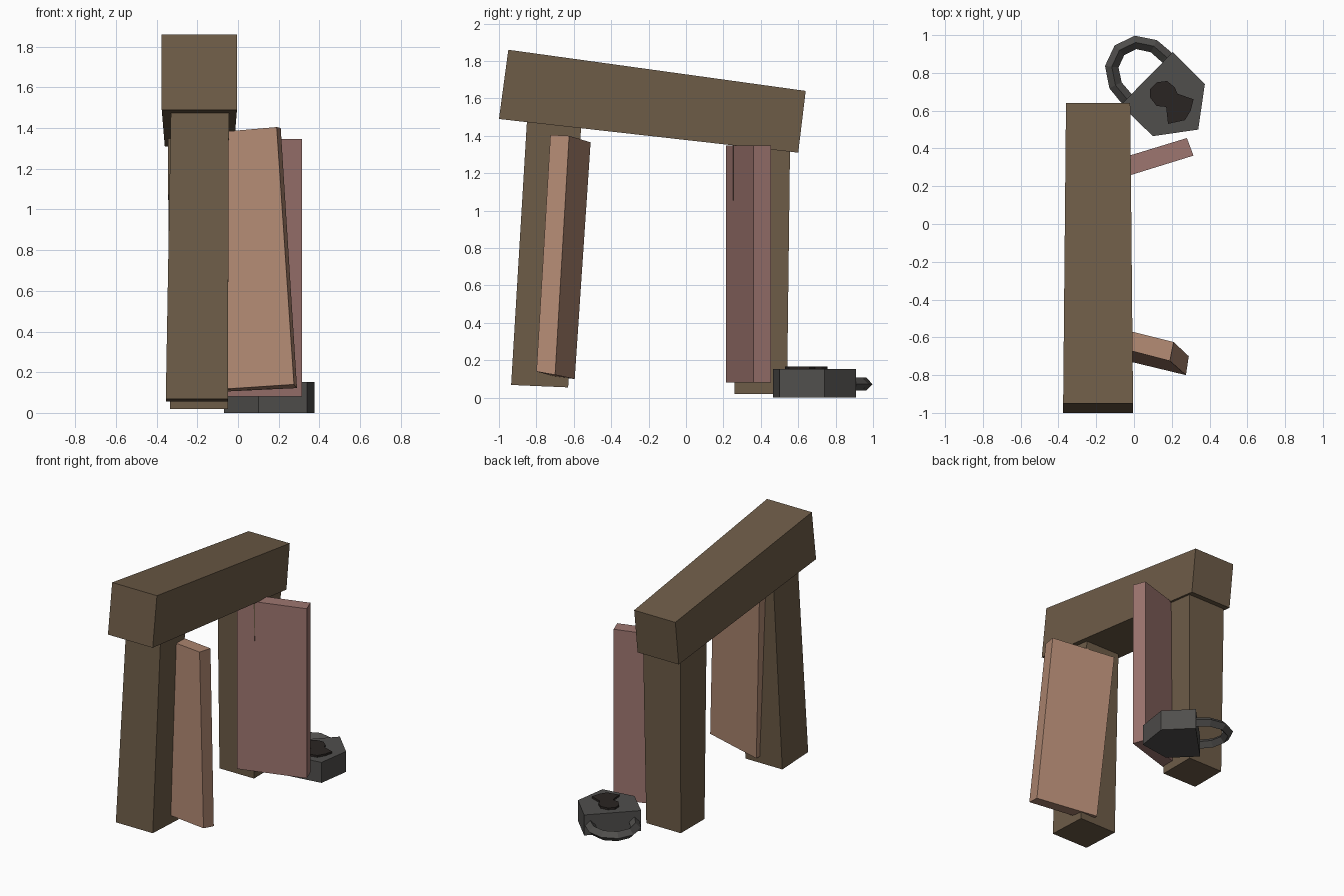
import bpy, bmesh

if "Cube" in bpy.data.objects:
    bpy.data.objects.remove(bpy.data.objects["Cube"])


def material(name, rgb):
    m = bpy.data.materials.new(name)
    m.diffuse_color = (*rgb, 1)
    m.use_nodes = True
    m.node_tree.nodes["Principled BSDF"].inputs["Base Color"].default_value = m.diffuse_color
    return m


WOOD = material("wood", (0.155, 0.107, 0.064))
ORANGE = material("orange_wood", (0.44, 0.25, 0.17))
PINK = material("pink_wood", (0.34, 0.18, 0.16))
METAL = material("dark_metal", (0.08, 0.077, 0.073))
BLACK = material("keyhole_black", (0.023, 0.018, 0.016))


def loft(name, low, high, mat):
    """Solid between two matching closed rings of points."""
    bm = bmesh.new()
    a = [bm.verts.new(p) for p in low]
    b = [bm.verts.new(p) for p in high]
    n = len(a)
    bm.faces.new(a[::-1])
    bm.faces.new(b)
    for i in range(n):
        j = (i + 1) % n
        bm.faces.new((a[i], a[j], b[j], b[i]))
    bmesh.ops.recalc_face_normals(bm, faces=bm.faces[:])
    me = bpy.data.meshes.new(name)
    bm.to_mesh(me)
    bm.free()
    me.materials.append(mat)
    ob = bpy.data.objects.new(name, me)
    bpy.context.collection.objects.link(ob)
    return ob


def prism(name, outline, z0, z1, mat):
    return loft(name, [(x, y, z0) for x, y in outline],
                [(x, y, z1) for x, y in outline], mat)


def beam_end(x0, x1, p, q):
    """Four-corner ring spanning x0..x1 between two (y, z) points."""
    return [(x0, *p), (x1, *p), (x1, *q), (x0, *q)]


# Tapered timber frame: lintel and two posts
loft("lintel", beam_end(-0.375, -0.005, (-1.0, 1.49), (-0.95, 1.86)),
     beam_end(-0.36, -0.02, (0.60, 1.31), (0.64, 1.64)), WOOD)
loft("front_post", beam_end(-0.355, -0.05, (-0.935, 0.068), (-0.63, 0.055)),
     beam_end(-0.33, -0.045, (-0.85, 1.485), (-0.56, 1.47)), WOOD)
loft("back_post", beam_end(-0.335, -0.05, (0.26, 0.02), (0.54, 0.02)),
     beam_end(-0.345, -0.035, (0.25, 1.36), (0.556, 1.325)), WOOD)

# Boards leaning through the posts
loft("front_board",
     [(0.275, -0.80, 0.14), (0.29, -0.70, 0.122), (-0.165, -0.595, 0.10), (-0.18, -0.69, 0.11)],
     [(0.19, -0.725, 1.405), (0.21, -0.625, 1.40), (-0.25, -0.51, 1.365), (-0.27, -0.605, 1.365)],
     ORANGE)
prism("back_board", [(0.28, 0.455), (0.315, 0.362), (-0.16, 0.215), (-0.195, 0.31)],
      0.08, 1.347, PINK)

# Padlock lying on the ground
prism("lock_body", [(0.205, 0.91), (0.375, 0.74), (0.34, 0.50), (0.10, 0.465), (-0.07, 0.63)],
      0.0, 0.153, METAL)
prism("lock_keyhole",
      [(0.12, 0.75), (0.175, 0.757), (0.215, 0.725), (0.23, 0.69), (0.315, 0.66), (0.30, 0.60),
       (0.27, 0.55), (0.18, 0.53), (0.17, 0.62), (0.12, 0.625), (0.085, 0.67), (0.085, 0.715)],
      0.13, 0.167, BLACK)

# Shackle: diamond-section bar along a mirrored path (across, along)
half = [(0.15, -0.03), (0.152, 0.01), (0.145, 0.095), (0.09, 0.178)]
path = half + [(0, 0.21)] + [(-u, v) for u, v in reversed(half)]
curve = bpy.data.curves.new("lock_shackle", 'CURVE')
curve.dimensions = '3D'
curve.twist_mode = 'Z_UP'
curve.bevel_depth = 0.036
curve.bevel_resolution = 0
curve.use_fill_caps = True
spline = curve.splines.new('POLY')
spline.points.add(len(path) - 1)
for pt, (u, v) in zip(spline.points, path):
    pt.co = (0.07 + 0.7 * (u - v), 0.77 + 0.714 * (u + v), 0.073, 1)
spline.use_smooth = False
curve.materials.append(METAL)
shackle = bpy.data.objects.new("lock_shackle", curve)
bpy.context.collection.objects.link(shackle)
bpy.context.view_layer.objects.active = shackle
shackle.select_set(True)
bpy.ops.object.convert(target='MESH')
